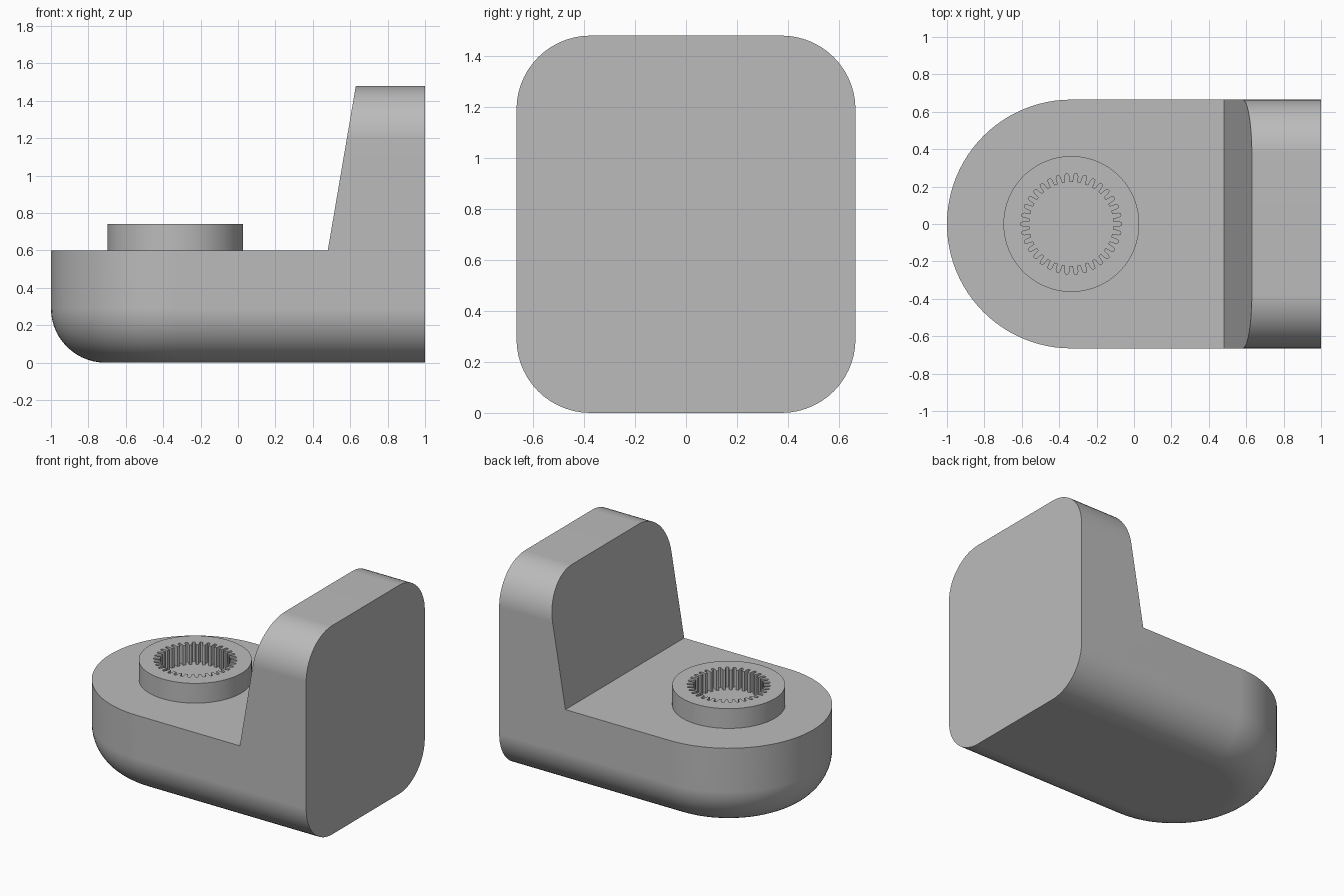
import bpy
import bmesh
from math import sin, cos, pi, radians
from mathutils import Vector

if "Cube" in bpy.data.objects:
    bpy.data.objects.remove(bpy.data.objects["Cube"], do_unlink=True)

# Main dimensions
HALF_W = 0.665        # half width, also radius of the rounded nose
HUB_X = HALF_W - 1.0  # centre of the nose and the collar
HEIGHT = 1.48
DECK = 0.6            # top of the low part
FILLET = 0.29
TEETH = 34

grey = bpy.data.materials.new("plain grey")
grey.use_nodes = True
colour = (0.5, 0.5, 0.5, 1)
grey.diffuse_color = colour
grey.node_tree.nodes["Principled BSDF"].inputs["Base Color"].default_value = colour


def make_object(name, bm):
    bmesh.ops.recalc_face_normals(bm, faces=bm.faces)
    mesh = bpy.data.meshes.new(name)
    bm.to_mesh(mesh)
    bm.free()
    mesh.materials.append(grey)
    obj = bpy.data.objects.new(name, mesh)
    bpy.context.collection.objects.link(obj)
    return obj


def prism(name, points, direction):
    """Extrude a closed outline of 3D points along a direction."""
    bm = bmesh.new()
    face = bm.faces.new([bm.verts.new(p) for p in points])
    result = bmesh.ops.extrude_face_region(bm, geom=[face], use_keep_orig=True)
    moved = [g for g in result["geom"] if isinstance(g, bmesh.types.BMVert)]
    bmesh.ops.translate(bm, verts=moved, vec=Vector(direction))
    return make_object(name, bm)


def activate(obj):
    bpy.ops.object.select_all(action="DESELECT")
    obj.select_set(True)
    bpy.context.view_layer.objects.active = obj


def cut(obj, cutter):
    cutter.hide_render = True
    mod = obj.modifiers.new("cut", "BOOLEAN")
    mod.operation = "DIFFERENCE"
    mod.solver = "EXACT"
    mod.object = cutter
    activate(obj)
    bpy.ops.object.modifier_apply(modifier=mod.name)
    bpy.data.objects.remove(cutter, do_unlink=True)


def finish(obj):
    activate(obj)
    bpy.ops.object.shade_smooth_by_angle(angle=radians(25))
    mod = obj.modifiers.new("even shading", "WEIGHTED_NORMAL")
    mod.keep_sharp = True


# Bracket body: round-nosed outline lofted through filleted bottom and top
def outline(inset, z, steps=48):
    r = HALF_W - inset
    arc = [pi / 2 + pi * i / steps for i in range(steps + 1)]
    nose = [(HUB_X + r * cos(a), r * sin(a), z) for a in arc]
    return nose + [(1, -r, z), (1, r, z)]


STEPS = 14
quarter = [pi / 2 * i / STEPS for i in range(STEPS + 1)]
levels = [(FILLET * (1 - sin(a)), FILLET * (1 - cos(a))) for a in quarter]
levels += [(inset, HEIGHT - z) for inset, z in reversed(levels)]

bm = bmesh.new()
rings = [[bm.verts.new(p) for p in outline(*level)] for level in levels]
count = len(rings[0])
for low, high in zip(rings, rings[1:]):
    for i in range(count):
        j = (i + 1) % count
        bm.faces.new((low[i], low[j], high[j], high[i]))
bm.faces.new(rings[0])
bm.faces.new(rings[-1])
bm.normal_update()
end = [f for f in bm.faces if abs(f.normal.x) > 0.99
       and f.calc_center_median().x > 0.99]
bmesh.ops.dissolve_faces(bm, faces=end)
body = make_object("bracket_body", bm)

# Remove the space above the deck, leaving the sloped upright
space = [(-1.3, -1, DECK), (0.48, -1, DECK), (0.6675, -1, 1.7), (-1.3, -1, 1.7)]
cut(body, prism("space_cutter", space, (0, 2, 0)))
finish(body)


# Raised collar with a toothed socket
def circle_point(radius, angle, z):
    return (HUB_X + radius * cos(angle), radius * sin(angle), z)


collar_outline = [circle_point(0.363, 2 * pi * i / 96, DECK - 0.01) for i in range(96)]
collar = prism("toothed_collar", collar_outline, (0, 0, 0.15))

pitch = 2 * pi / TEETH
tooth_shape = [(-0.29, 0.225), (-0.23, 0.257), (-0.14, 0.268),
               (0.14, 0.268), (0.23, 0.257), (0.29, 0.225)]
socket = [circle_point(r, pitch * (i + part), DECK - 0.1)
          for i in range(TEETH) for part, r in tooth_shape]
cut(collar, prism("socket_cutter", socket, (0, 0, 0.4)))
finish(collar)
